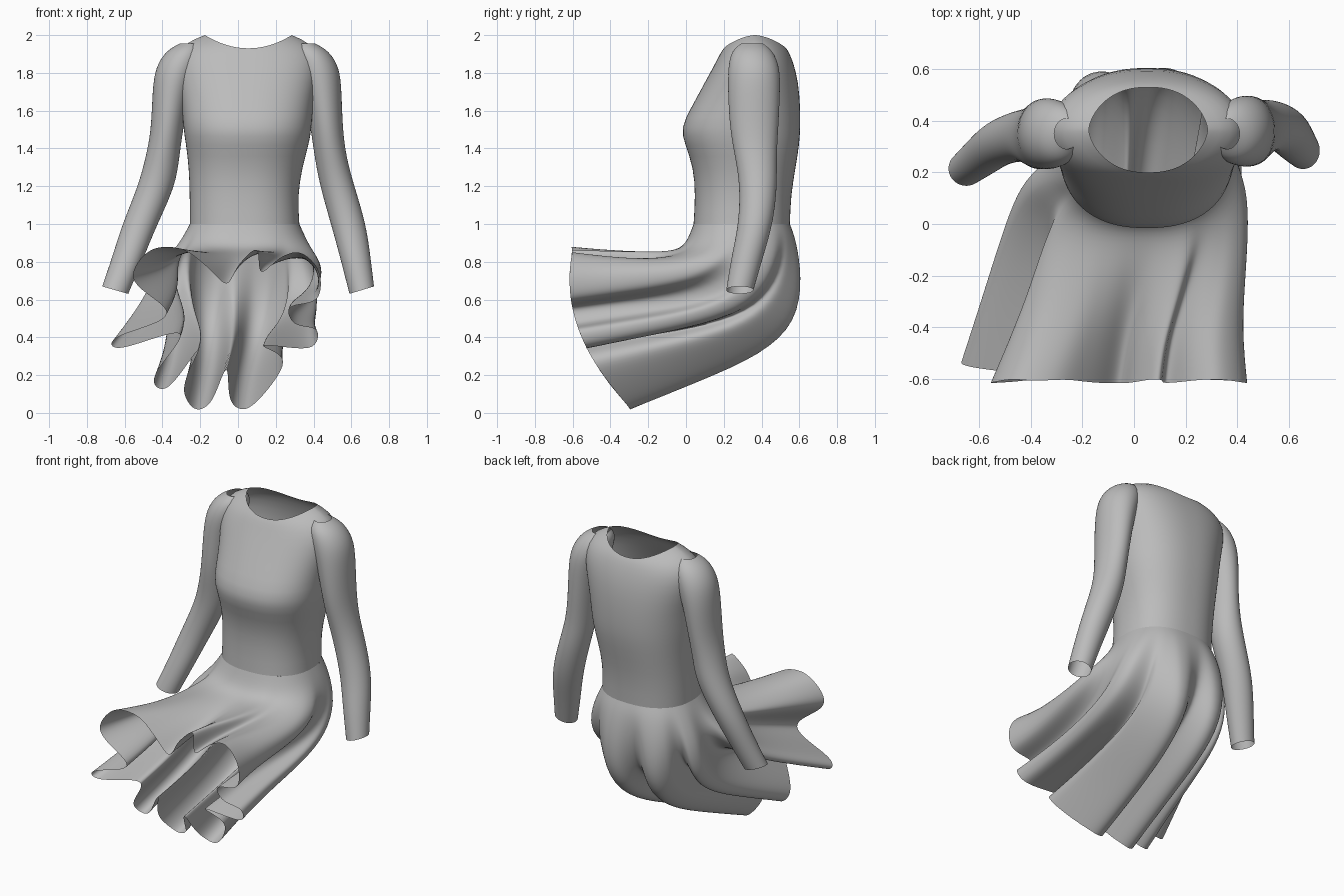
import bpy
import math

cube = bpy.data.objects.get("Cube")
if cube:
    bpy.data.objects.remove(cube, do_unlink=True)

fabric = bpy.data.materials.new("grey_fabric")
fabric.use_nodes = True
GREY = (0.5, 0.5, 0.5, 1)
fabric.diffuse_color = GREY
fabric.node_tree.nodes["Principled BSDF"].inputs["Base Color"].default_value = GREY


def power(v, e):
    return math.copysign(abs(v) ** e, v)


def section(count, e=0.85, ey=0.85):
    """Unit cross-section: starts at the front and turns towards +x."""
    angles = [2 * math.pi * i / count for i in range(count)]
    return [(power(math.sin(a), e), power(math.cos(a), ey)) for a in angles]


def loft(name, rings, levels=1):
    """Skin a list of closed rings into an open smooth tube."""
    n = len(rings[0])
    verts = [p for ring in rings for p in ring]
    faces = []
    for r in range(len(rings) - 1):
        for i in range(n):
            j = (i + 1) % n
            faces.append((r * n + i, r * n + j, (r + 1) * n + j, (r + 1) * n + i))
    mesh = bpy.data.meshes.new(name)
    mesh.from_pydata(verts, [], faces)
    mesh.materials.append(fabric)
    mesh.shade_smooth()
    obj = bpy.data.objects.new(name, mesh)
    bpy.context.collection.objects.link(obj)
    mod = obj.modifiers.new("smooth", "SUBSURF")
    mod.levels = mod.render_levels = levels
    return obj


def catmull(points, steps):
    """Rounded closed curve through the points."""
    out, n = [], len(points)
    for i in range(n):
        a, b, c, d = (points[(i + k - 1) % n] for k in range(4))
        for s in range(steps):
            t = s / steps
            out.append(tuple(
                0.5 * (2 * q + (r - p) * t + (2 * p - 5 * q + 4 * r - w) * t * t
                       + (3 * q - p - 3 * r + w) * t ** 3)
                for p, q, r, w in zip(a, b, c, d)))
    return out


# Wavy hem outline (x, z), clockwise from the valley between the knees
hem = catmull([
    (-.06, .68), (0, .78), (.1, .87), (.12, .74), (.22, .82), (.33, .85),
    (.43, .75), (.42, .6), (.27, .56), (.3, .47), (.42, .44), (.38, .34),
    (.12, .36), (.25, .27), (.07, .03), (-.04, .06), (-.06, .24), (-.14, .06),
    (-.23, .02), (-.29, .14), (-.2, .35), (-.37, .13), (-.45, .19),
    (-.29, .43), (-.62, .34), (-.65, .4), (-.36, .52), (-.56, .7),
    (-.47, .86), (-.3, .87), (-.16, .77)], 3)
COUNT = len(hem)

# Skirt: rings swing from the level waist to the upright hem, folds deepening
# front y, front z, back y, back z, half width, centre x, fold depth
skirt_rings = [
    (.04, 1.0, .55, 1.0, .29, .035, 0),
    (.0, .89, .585, .92, .34, .03, .02),
    (-.08, .86, .62, .72, .41, .02, .16),
    (-.2, .86, .59, .48, .43, 0, .38),
    (-.34, .86, .4, .31, .43, -.03, .62),
    (-.47, .86, .06, .17, .44, -.07, .84),
    (-.6, .86, -.3, .03, .48, -.1, 1),
]
hem_w, hem_x = skirt_rings[-1][4:6]
rings = []
for fy, fz, by, bz, w, cx, fold in skirt_rings:
    ring = []
    for (sx, sy), (hx, hz) in zip(section(COUNT), hem):
        v = (hz - .03) / .83 * 2 - 1
        k = sy + fold * (v - sy)
        x = cx + w * sx + fold * (hx - hem_x - hem_w * sx)
        y = (fy + by) / 2 + (fy - by) / 2 * k - .12 * fold * max(0, 1 - v * v)
        ring.append((x, y, (fz + bz) / 2 + (fz - bz) / 2 * k))
    rings.append(ring)
loft("skirt", rings, 2)

# Bodice: z, centre x, half width, front y, back y, side lift, neck point
bodice_rings = [
    (1.0, .035, .29, .04, .55, 0, .85),
    (1.15, .03, .285, .05, .555, 0, .85),
    (1.3, .04, .3, .04, .58, 0, .85),
    (1.42, .05, .325, -.005, .6, 0, .85),
    (1.51, .05, .34, -.03, .605, 0, .85),
    (1.62, .05, .345, .03, .605, 0, .85),
    (1.75, .05, .37, .1, .595, 0, .9),
    (1.85, .05, .39, .155, .57, .03, 1),
    (1.91, .05, .33, .185, .545, .05, 1.1),
    (1.93, .055, .23, .2, .53, .07, 1.25),
]
rings = []
for z, cx, w, front, back, lift, ey in bodice_rings:
    rings.append([(cx + w * sx, (front + back) / 2 + (front - back) / 2 * sy,
                   z + lift * sx * sx) for sx, sy in section(COUNT, .85, ey)])
loft("bodice", rings)

# Sleeves: z, centre x, x radius, centre y, y radius
left = [
    (1.955, .36, .05, .35, .06), (1.92, .38, .1, .35, .11),
    (1.83, .42, .12, .36, .14), (1.7, .45, .1, .36, .14),
    (1.5, .47, .085, .36, .13), (1.35, .49, .085, .37, .11),
    (1.2, .525, .092, .385, .1), (1.0, .585, .094, .37, .092),
    (.83, .62, .082, .325, .085), (.65, .655, .066, .285, .073)]
right = [
    (1.955, -.26, .05, .35, .06), (1.92, -.28, .1, .35, .11),
    (1.83, -.32, .12, .35, .14), (1.7, -.355, .1, .35, .14),
    (1.5, -.375, .085, .34, .13), (1.35, -.4, .09, .34, .11),
    (1.2, -.43, .1, .345, .1), (1.0, -.52, .094, .32, .09),
    (.83, -.58, .085, .27, .08), (.65, -.65, .07, .215, .068)]
for name, rows in (("left_sleeve", left), ("right_sleeve", right)):
    side = 1 if name == "left_sleeve" else -1
    rings = []
    for z, cx, rx, cy, ry in rows:
        tilt = .02 if z < .7 else 0
        rings.append([(cx + rx * sx, cy - ry * sy, z + tilt * side * sx)
                      for sx, sy in section(20, 1, 1)])
    sleeve = loft(name, rings, 2)
    sleeve.data.flip_normals()
